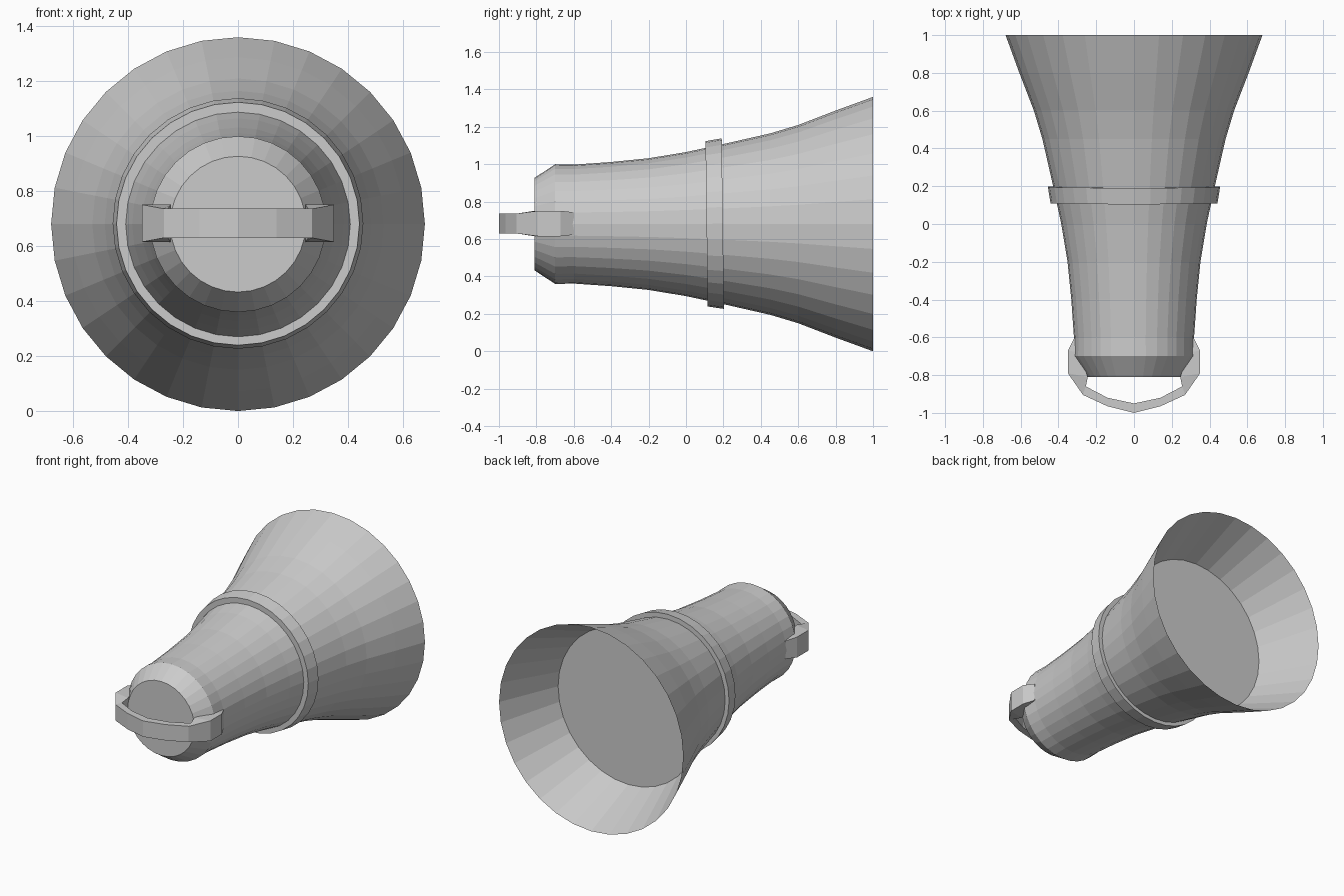
import bpy
from math import sin, cos, tau

if "Cube" in bpy.data.objects:
    bpy.data.objects.remove(bpy.data.objects["Cube"])

CZ = 0.68      # height of the horn axis
SIDES = 32


def make_object(name, verts, faces):
    mesh = bpy.data.meshes.new(name)
    mesh.from_pydata(verts, [], faces)
    mesh.update()
    obj = bpy.data.objects.new(name, mesh)
    bpy.context.collection.objects.link(obj)
    return obj


def lathe(name, profile, closed=False):
    """Revolve (y, radius) points around the y axis; open profiles get end caps."""
    n, m = SIDES, len(profile)
    verts = [(r * sin(tau * i / n), y, r * cos(tau * i / n))
             for y, r in profile for i in range(n)]
    faces = []
    for k in range(m if closed else m - 1):
        a, b = k * n, (k + 1) % m * n
        for i in range(n):
            j = (i + 1) % n
            faces.append((a + j, a + i, b + i, b + j))
    if not closed:
        faces.append(tuple(range(n)))
        faces.append(tuple(reversed(range((m - 1) * n, m * n))))
    obj = make_object(name, verts, faces)
    obj.location.z = CZ
    return obj


# Flared horn body, turning inward at the rim to a recessed front disc
lathe("horn_body", [
    (-0.81, 0.247), (-0.70, 0.32), (-0.60, 0.318), (-0.40, 0.332),
    (-0.20, 0.352), (0.0, 0.385), (0.20, 0.428), (0.45, 0.485),
    (0.60, 0.53), (0.80, 0.607), (1.0, 0.68), (0.61, 0.517)])

# Collar band, tilted very slightly
collar = lathe("collar_ring", [
    (0.11, 0.39), (0.11, 0.442), (0.197, 0.456), (0.197, 0.40)], closed=True)
collar.rotation_euler.x = 0.013

# Rear strap handle: outer x, y, inner x, y, half height (mirrored in x)
half = [
    (0.0, -1.0, 0.0, -0.95, 0.053),
    (0.14, -0.965, 0.14, -0.92, 0.053),
    (0.27, -0.905, 0.255, -0.86, 0.053),
    (0.35, -0.79, 0.245, -0.81, 0.068),
    (0.35, -0.67, 0.29, -0.68, 0.068),
    (0.315, -0.60, 0.28, -0.60, 0.06)]
stations = [(-a, b, -c, d, h) for a, b, c, d, h in reversed(half[1:])] + half
verts, faces = [], []
for ox, oy, ix, iy, h in stations:
    verts += [(ox, oy, -h), (ox, oy, h), (ix, iy, h), (ix, iy, -h)]
for s in range(len(stations) - 1):
    a, b = 4 * s, 4 * s + 4
    for i in range(4):
        j = (i + 1) % 4
        faces.append((a + j, a + i, b + i, b + j))
last = len(verts) - 4
faces += [(0, 1, 2, 3), (last + 3, last + 2, last + 1, last)]
strap = make_object("strap_handle", verts, faces)
strap.location.z = CZ + 0.003
